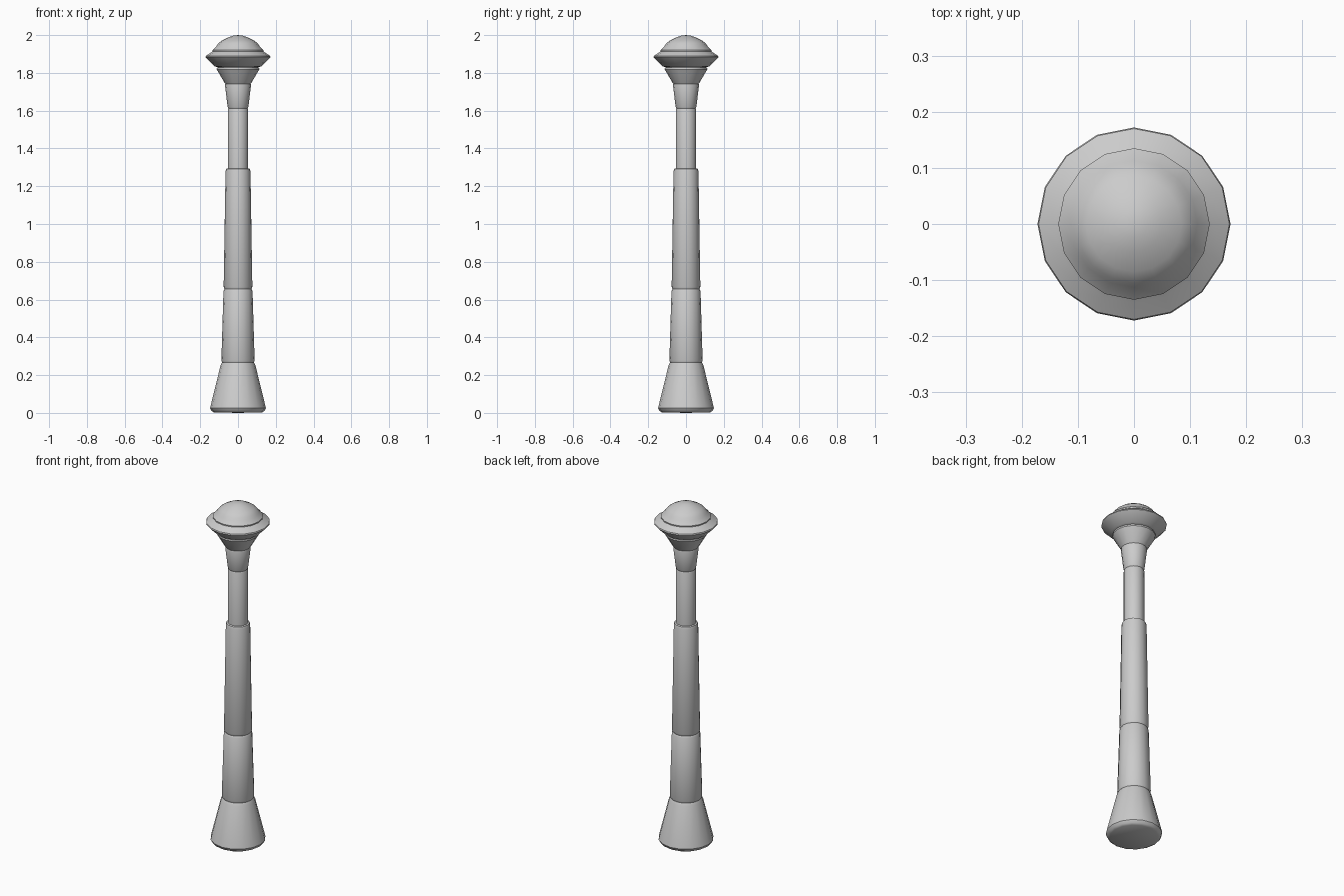
import bpy, bmesh, math

if "Cube" in bpy.data.objects:
    bpy.data.objects.remove(bpy.data.objects["Cube"])

SIDES = 16


def lathe(name, profile):
    """Revolve (radius, z) points about z; radius 0 closes to a point."""
    bm = bmesh.new()
    rings = []
    for r, z in profile:
        if r == 0:
            rings.append([bm.verts.new((0, 0, z))] * SIDES)
        else:
            rings.append([bm.verts.new((r * math.cos(2 * math.pi * i / SIDES),
                                        r * math.sin(2 * math.pi * i / SIDES), z))
                          for i in range(SIDES)])
    for low, high in zip(rings, rings[1:]):
        for i in range(SIDES):
            j = (i + 1) % SIDES
            corners = dict.fromkeys((low[i], low[j], high[j], high[i]))
            bm.faces.new(list(corners))
    mesh = bpy.data.meshes.new(name)
    bm.to_mesh(mesh)
    bm.free()
    obj = bpy.data.objects.new(name, mesh)
    bpy.context.collection.objects.link(obj)
    bpy.ops.object.select_all(action='DESELECT')
    obj.select_set(True)
    bpy.context.view_layer.objects.active = obj
    bpy.ops.object.shade_smooth_by_angle(angle=math.radians(35))
    return obj


# Flared foot with a chamfered bottom edge
lathe("foot", [(0, 0), (0.128, 0.003), (0.14, 0.01), (0.148, 0.025),
               (0.092, 0.253), (0.084, 0.267)])

# Stepped handle: each section starts and ends with a small bevel
lathe("lower_grip", [(0.084, 0.267), (0.088, 0.278), (0.077, 0.645), (0.071, 0.655)])
lathe("middle_grip", [(0.071, 0.655), (0.076, 0.667), (0.066, 1.28), (0.062, 1.292), (0.054, 1.295)])
lathe("neck", [(0.054, 1.295), (0.054, 1.605), (0.051, 1.612)])

# Flaring collars under the head
lathe("lower_collar", [(0.051, 1.612), (0.055, 1.62), (0.069, 1.735), (0.067, 1.742)])
lathe("upper_collar", [(0.067, 1.742), (0.071, 1.747), (0.113, 1.819), (0.112, 1.828), (0.105, 1.83)])

# Wide rim and stepped dome
lathe("rim", [(0.105, 1.83), (0.122, 1.834), (0.172, 1.883), (0.17, 1.89), (0.141, 1.909), (0.134, 1.914)])
lathe("dome", [(0.134, 1.914), (0.135, 1.921), (0.113, 1.943), (0.105, 1.956),
               (0.085, 1.971), (0.05, 1.989), (0.024, 1.997), (0, 2.0)])
